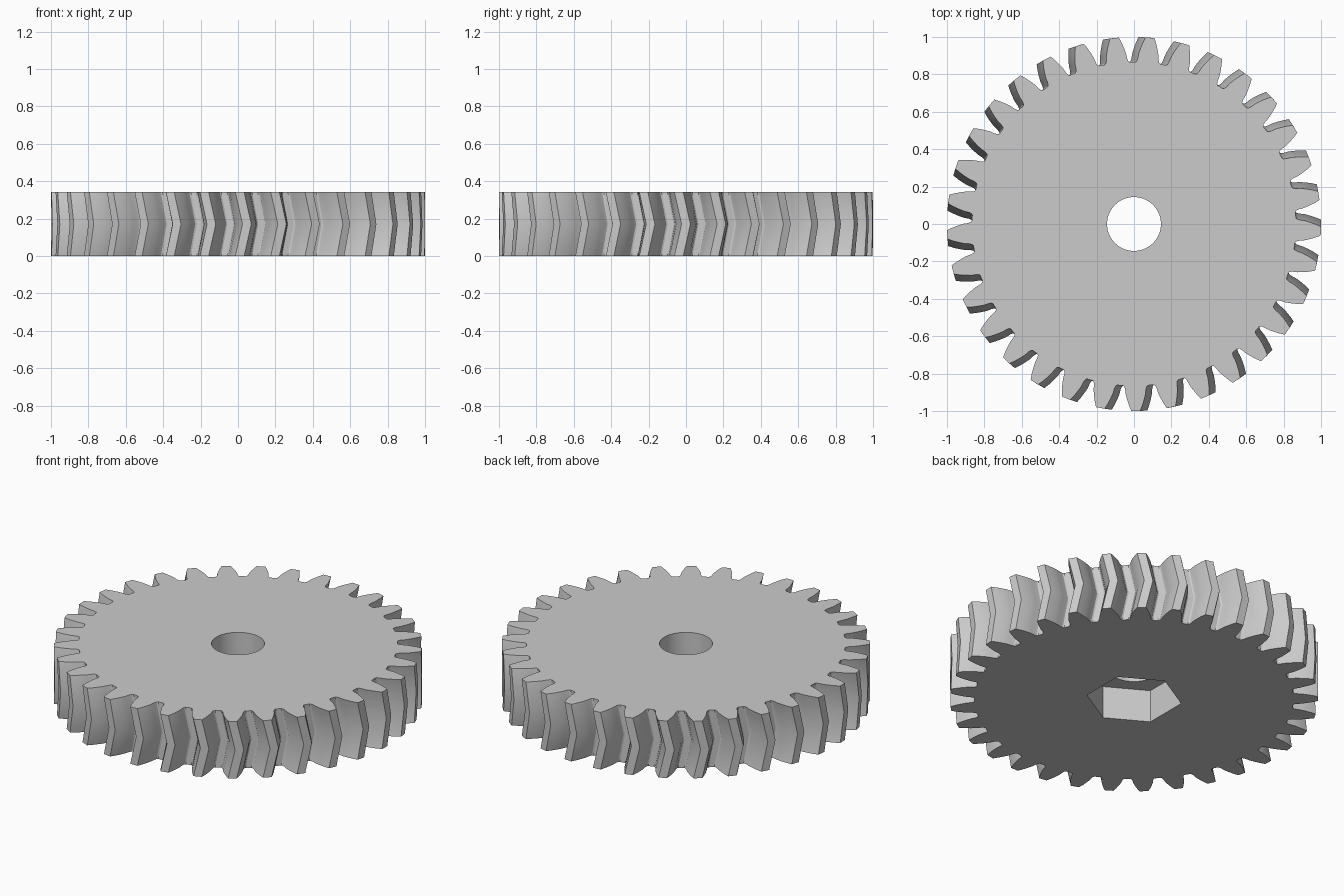
import bpy
import bmesh
from math import cos, sin, pi, radians

TEETH = 33
HEIGHT = 0.342
TWIST = radians(2.2)
BORE_RADIUS = 0.144
POCKET_RADIUS = 0.26
POCKET_DEPTH = 0.195

if "Cube" in bpy.data.objects:
    bpy.data.objects.remove(bpy.data.objects["Cube"])

grey = bpy.data.materials.new("grey plastic")
grey.use_nodes = True
colour = (0.6, 0.6, 0.6, 1)
grey.diffuse_color = colour
grey.node_tree.nodes["Principled BSDF"].inputs["Base Color"].default_value = colour

# Half tooth: radius and half angle, from root to tip
FLANK = [(0.866, 0.077), (0.871, 0.069), (0.885, 0.063), (0.912, 0.058),
         (0.94, 0.0485), (0.97, 0.037), (1.0, 0.0235)]


def gear_outline():
    """Polar points around the whole gear, counter-clockwise."""
    tooth = [(r, -a) for r, a in FLANK] + [(r, a) for r, a in reversed(FLANK)]
    return [(r, a + 2 * pi * i / TEETH) for i in range(TEETH) for r, a in tooth]


def make_object(name, bm):
    bmesh.ops.recalc_face_normals(bm, faces=bm.faces)
    mesh = bpy.data.meshes.new(name)
    bm.to_mesh(mesh)
    bm.free()
    mesh.materials.append(grey)
    ob = bpy.data.objects.new(name, mesh)
    bpy.context.collection.objects.link(ob)
    return ob


def loft(name, rings):
    """Closed solid through rings of equal length."""
    bm = bmesh.new()
    loops = [[bm.verts.new(p) for p in ring] for ring in rings]
    n = len(loops[0])
    for low, high in zip(loops, loops[1:]):
        for i in range(n):
            j = (i + 1) % n
            bm.faces.new((low[i], low[j], high[j], high[i]))
    bm.faces.new(loops[0][::-1])
    bm.faces.new(loops[-1])
    return make_object(name, bm)


def prism(name, sides, radius, z0, z1, turn=0.0):
    return loft(name, [[(radius * cos(turn + 2 * pi * i / sides),
                         radius * sin(turn + 2 * pi * i / sides), z)
                        for i in range(sides)] for z in (z0, z1)])


# Herringbone gear body: the middle ring leads the two outer rings
outline = gear_outline()
layers = [(0, -TWIST), (HEIGHT / 2, 0), (HEIGHT, -TWIST)]
gear = loft("herringbone_gear", [[(r * cos(a + t), r * sin(a + t), z)
                                  for r, a in outline] for z, t in layers])

# Shaft bore right through, and hexagonal nut pocket in the underside
cutters = [prism("bore_cutter", 64, BORE_RADIUS, -0.1, HEIGHT + 0.1),
           prism("nut_pocket_cutter", 6, POCKET_RADIUS, -0.1, POCKET_DEPTH, pi / 2)]

bpy.ops.object.select_all(action='DESELECT')
gear.select_set(True)
bpy.context.view_layer.objects.active = gear
for cutter in cutters:
    cutter.hide_render = True
    cut = gear.modifiers.new(cutter.name, 'BOOLEAN')
    cut.operation = 'DIFFERENCE'
    cut.solver = 'EXACT'
    cut.object = cutter
    bpy.ops.object.modifier_apply(modifier=cut.name)
    bpy.data.objects.remove(cutter)

bpy.ops.object.shade_smooth_by_angle(angle=radians(24))
